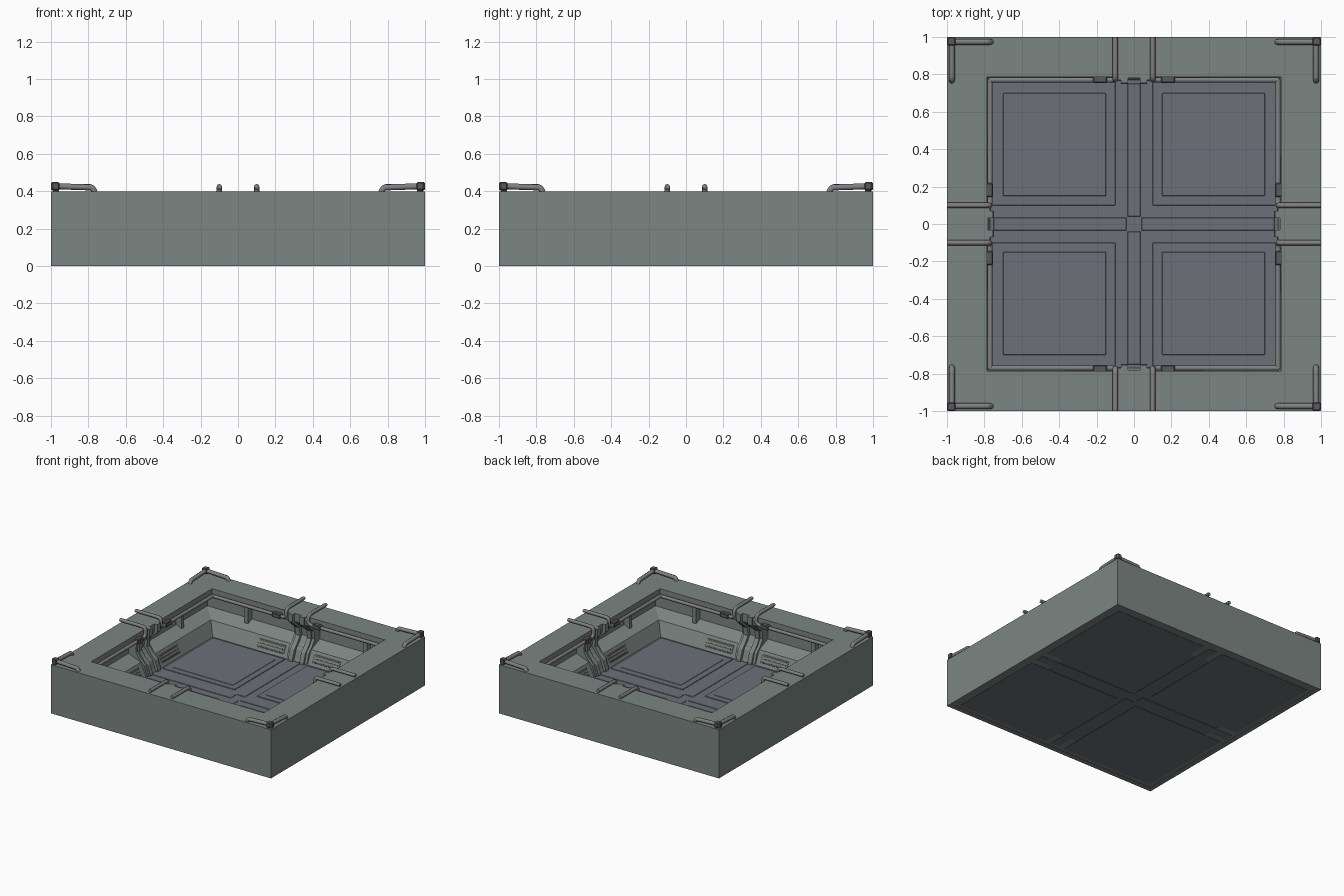
import bpy, bmesh, math
from mathutils import Matrix, Vector

if "Cube" in bpy.data.objects:
    bpy.data.objects.remove(bpy.data.objects["Cube"])


def material(name, col):
    m = bpy.data.materials.new(name)
    m.diffuse_color = (*col, 1)
    m.use_nodes = True
    m.node_tree.nodes["Principled BSDF"].inputs["Base Color"].default_value = m.diffuse_color
    return m


WALL = material("wall_green_grey", (0.20, 0.24, 0.225))
FLOOR = material("floor_blue_grey", (0.15, 0.162, 0.19))
PIPE = material("pipe_grey", (0.22, 0.22, 0.22))
DARK = material("clamp_dark", (0.10, 0.10, 0.10))


def add(name, me, mat):
    ob = bpy.data.objects.new(name, me)
    bpy.context.collection.objects.link(ob)
    me.materials.clear()
    me.materials.append(mat)
    return ob


def around(ob, mirror=False):
    """Repeat a part of the +y side on all four sides, optionally mirrored in x."""
    if mirror:
        bm = bmesh.new()
        bm.from_mesh(ob.data)
        res = bmesh.ops.duplicate(bm, geom=bm.verts[:] + bm.edges[:] + bm.faces[:])["geom"]
        for v in [g for g in res if isinstance(g, bmesh.types.BMVert)]:
            v.co.x *= -1
        bmesh.ops.reverse_faces(bm, faces=[g for g in res if isinstance(g, bmesh.types.BMFace)])
        bm.to_mesh(ob.data)
        bm.free()
    for k in range(1, 4):
        c = ob.copy()
        c.rotation_euler.z = k * math.pi / 2
        bpy.context.collection.objects.link(c)


def box(name, x, y, z, mat, tilt=0, bevel=0):
    """Box from (min, max) ranges, tilted about its own x axis."""
    bm = bmesh.new()
    mid = Vector([(a + b) / 2 for a, b in (x, y, z)])
    size = [b - a for a, b in (x, y, z)]
    bmesh.ops.create_cube(bm, size=1, matrix=Matrix.Translation(mid)
                          @ Matrix.Rotation(tilt, 4, 'X') @ Matrix.Diagonal((*size, 1)))
    if bevel:
        bmesh.ops.bevel(bm, geom=bm.edges[:], offset=bevel, segments=1, affect='EDGES')
    me = bpy.data.meshes.new(name)
    bm.to_mesh(me)
    bm.free()
    return add(name, me, mat)


def extrude_x(name, profile, x0, x1, mat):
    """Prism from a (y, z) profile between x0 and x1."""
    bm = bmesh.new()
    f = bm.faces.new([bm.verts.new((x0, y, z)) for y, z in profile])
    r = bmesh.ops.extrude_face_region(bm, geom=[f])["geom"]
    bmesh.ops.translate(bm, vec=(x1 - x0, 0, 0), verts=[v for v in r if isinstance(v, bmesh.types.BMVert)])
    bmesh.ops.recalc_face_normals(bm, faces=bm.faces)
    me = bpy.data.meshes.new(name)
    bm.to_mesh(me)
    bm.free()
    return add(name, me, mat)


def pipe(name, pts, r, bend=0.03):
    """Round pipe through points with rounded corners."""
    pts = [Vector(p) for p in pts]
    path = [pts[0]]
    for a, b, c in zip(pts, pts[1:], pts[2:]):
        p, q = b + (a - b).normalized() * bend, b + (c - b).normalized() * bend
        path += [p.lerp(b, t).lerp(b.lerp(q, t), t) for t in (0, .25, .5, .75, 1)]
    path.append(pts[-1])
    cu = bpy.data.curves.new(name, 'CURVE')
    cu.dimensions = '3D'
    cu.bevel_depth = r
    cu.bevel_resolution = 2
    cu.use_fill_caps = True
    s = cu.splines.new('POLY')
    s.points.add(len(path) - 1)
    for pt, co in zip(s.points, path):
        pt.co = (*co, 1)
    tmp = bpy.data.objects.new(name, cu)
    bpy.context.collection.objects.link(tmp)
    bpy.context.view_layer.update()
    me = bpy.data.meshes.new_from_object(tmp.evaluated_get(bpy.context.evaluated_depsgraph_get()))
    bpy.data.objects.remove(tmp)
    ob = add(name, me, PIPE)
    for p in me.polygons:
        p.use_smooth = len(p.vertices) == 4
    return ob


# Square wall ring: cross-section of (half size, height) swept around the room
section = [(1, 0), (1, .40), (.785, .40), (.785, .325), (.93, .29), (.93, .165),
           (.82, .12), (.77, .015), (.77, .002), (.96, .002), (.96, 0)]
bm = bmesh.new()
rings = [[bm.verts.new((s * a, s * b, z)) for a, b in ((-1, -1), (1, -1), (1, 1), (-1, 1))]
         for s, z in section]
for a, b in zip(rings, rings[1:] + rings[:1]):
    for i in range(4):
        j = (i + 1) % 4
        bm.faces.new((a[i], a[j], b[j], b[i]))
bmesh.ops.recalc_face_normals(bm, faces=bm.faces)
me = bpy.data.meshes.new("wall_ring")
bm.to_mesh(me)
bm.free()
add("wall_ring", me, WALL)

# Floor slab with quadrant panels above and below, and a centre channel cross
box("floor_slab", (-.96, .96), (-.96, .96), (.003, .012), FLOOR)
for sx in (-1, 1):
    for sy in (-1, 1):
        for name, lo, hi, z in (("floor_panel", .10, .755, (.010, .017)),
                                ("floor_panel_inset", .15, .70, (.015, .020)),
                                ("underside_panel", .09, .93, (.001, .006))):
            box(name, sorted((sx * lo, sx * hi)), sorted((sy * lo, sy * hi)), z, FLOOR, bevel=.002)
around(box("channel_cover", (-.035, .035), (.04, .75), (.010, .016), FLOOR, bevel=.002))
around(box("underside_channel", (-.04, .04), (.05, .93), (.001, .006), FLOOR, bevel=.002))

# Doorway ribs and the recessed pillar behind them, in the middle of each side
inner = [(.755, .40), (.755, .335), (.80, .29), (.845, .255), (.85, .19), (.815, .14), (.775, .10), (.752, .03), (.752, .005)]


def rib(name, x0, x1, back):
    prof = [(y + back, z) for y, z in inner] + [(.97, .005), (.97, .40)]
    around(extrude_x(name, prof, x0, x1, WALL), x0 > 0)


rib("wall_rib", .032, .070, 0)
rib("rib_flange", .068, .092, .014)
rib("pillar_back", -.05, .05, .026)

# Slim posts in the wall recess
around(box("recess_post", (.525, .555), (.88, .94), (.13, .31), WALL), True)
# Slotted vents on the sloped lower wall
lean = -math.atan2(.05, .105)
around(box("vent_frame", (.13, .37), (.791, .799), (.035, .10), WALL, lean, .002), True)
for t in (.30, .50, .70):
    y, z = .77 + .05 * t - .003, .015 + .105 * t
    around(box("vent_slot", (.145, .355), (y - .006, y + .006), (z - .005, z + .005), DARK, lean), True)

# Pipes over the rim that drop inside and run to the room corners
around(pipe("rim_pipe", [(.10, 1, .425), (.10, .77, .425), (.10, .77, .35), (.775, .77, .35)], .014), True)
around(box("pipe_clamp", (.145, .22), (.753, .79), (.331, .369), DARK, 0, .005), True)

# Corner handrails on top of the walls with their end clamps
around(pipe("corner_rail", [(.998, .974, .428), (.78, .974, .42), (.765, .974, .395)], .016, .012), True)
around(box("corner_clamp", (.955, 1), (.955, .994), (.405, .449), DARK, 0, .006), True)
